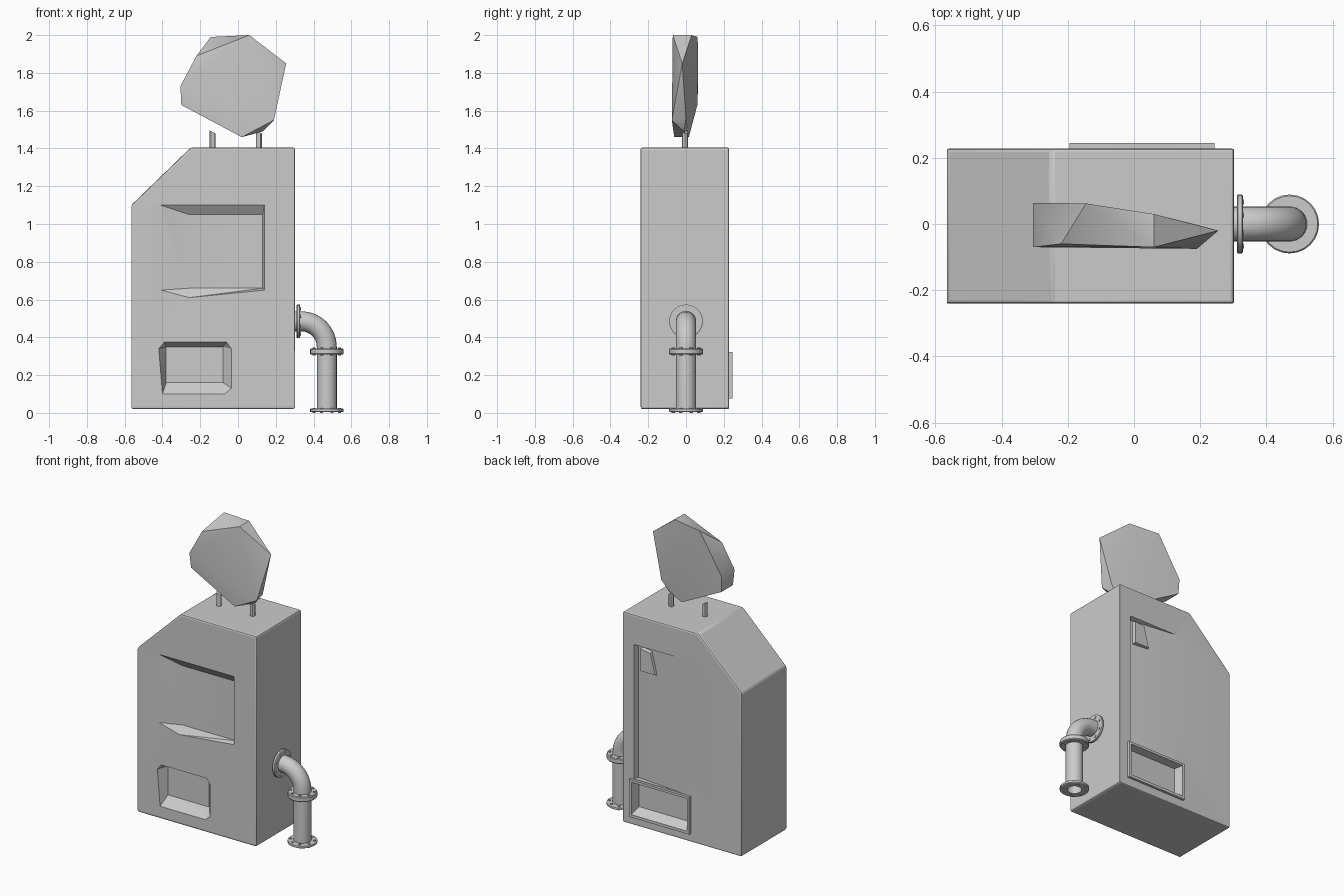
import bpy, bmesh
from math import pi, sin, cos
from mathutils import Vector, Matrix

if "Cube" in bpy.data.objects:
    bpy.data.objects.remove(bpy.data.objects["Cube"])


def make(name, bm, angle=30):
    bmesh.ops.recalc_face_normals(bm, faces=bm.faces)
    me = bpy.data.meshes.new(name)
    bm.to_mesh(me)
    bm.free()
    ob = bpy.data.objects.new(name, me)
    bpy.context.collection.objects.link(ob)
    activate(ob)
    bpy.ops.object.shade_smooth_by_angle(angle=angle * pi / 180)
    return ob


def activate(ob):
    bpy.ops.object.select_all(action='DESELECT')
    ob.select_set(True)
    bpy.context.view_layer.objects.active = ob


def hull(name, pts, angle=30):
    bm = bmesh.new()
    for p in pts:
        bm.verts.new(p)
    r = bmesh.ops.convex_hull(bm, input=bm.verts)
    junk = {v for v in r['geom_interior'] + r['geom_unused'] if isinstance(v, bmesh.types.BMVert)}
    bmesh.ops.delete(bm, geom=list(junk), context='VERTS')
    return make(name, bm, angle)


def prism(name, outline, y0, y1):
    return hull(name, [(x, y, z) for x, z in outline for y in (y0, y1)])


def rect(x0, x1, z0, z1):
    return [(x0, z0), (x1, z0), (x1, z1), (x0, z1)]


def loft(outer, y0, inner, y1):
    return [(x, y0, z) for x, z in outer] + [(x, y1, z) for x, z in inner]


def cut(ob, pts):
    c = hull("cutter", pts)
    c.hide_render = True
    m = ob.modifiers.new("cut", 'BOOLEAN')
    m.operation = 'DIFFERENCE'
    m.solver = 'EXACT'
    m.object = c
    activate(ob)
    bpy.ops.object.modifier_apply(modifier=m.name)
    bpy.data.objects.remove(c)


def skin(bm, rings, closed=False):
    vs = [[bm.verts.new(p) for p in r] for r in rings]
    n = len(vs[0])
    pairs = list(zip(vs, vs[1:])) + ([(vs[-1], vs[0])] if closed else [])
    for a, b in pairs:
        for i in range(n):
            bm.faces.new((a[i], a[(i + 1) % n], b[(i + 1) % n], b[i]))
    return vs


# cabinet with a sloped shoulder
body = prism("cabinet", [(-.565, .02), (.302, .02), (.302, 1.405), (-.25, 1.405), (-.565, 1.10)], -.24, .228)
bev = body.modifiers.new("bevel", 'BEVEL')
bev.width, bev.segments = .01, 2
activate(body)
bpy.ops.object.modifier_apply(modifier=bev.name)

# front screen recess, delivery pocket, rear service recess
cut(body, loft([(-.41, .65), (-.26, .61), (.14, .65), (.14, 1.10), (-.41, 1.10)], -.2405,
               [(-.26, .66), (.13, .66), (.13, 1.05), (-.26, 1.05)], -.205))
cut(body, loft([(-.40, .10), (-.07, .10), (-.035, .13), (-.035, .34), (-.06, .375),
                (-.39, .375), (-.42, .34)], -.2405,
               [(-.38, .16), (-.08, .16), (-.08, .35), (-.38, .35)], -.185))
cut(body, [(.22, .23, z) for z in (.325, 1.21)] + [(.21, .195, z) for z in (.325, 1.20)]
    + [(-.16, .23, z) for z in (.325, 1.21)])

# rear hatch frame and its pocket
frame = prism("rear_hatch_frame", rect(-.195, .243, .075, .322), .22, .245)
pocket = loft(rect(-.18, .228, .09, .307), .25, rect(-.16, .21, .13, .30), .19)
cut(frame, pocket)
cut(body, pocket)
for ob in (body, frame):
    activate(ob)
    bpy.ops.object.shade_smooth_by_angle(angle=pi / 6)

# small rear keypad block
hull("rear_keypad", loft([(.18, 1.04), (.06, 1.04), (.10, 1.19), (.18, 1.20)], .19,
                         [(.175, 1.045), (.07, 1.045), (.105, 1.18), (.175, 1.19)], .222))

# faceted flat sign on top
hull("top_sign", [(.06, -.07, 2.0), (.19, -.075, 1.55), (.02, -.062, 1.46), (-.305, -.07, 1.73),
                  (-.30, -.06, 1.63), (-.22, -.06, 1.89), (-.145, .062, 1.99), (.06, .03, 2.0),
                  (-.305, .064, 1.73), (-.30, .06, 1.63), (.255, -.02, 1.85), (.13, -.01, 1.49),
                  (.02, .015, 1.46), (.18, 0, 1.56)], 40)

# posts with slanted tops
for x in (-.135, .11):
    bm = bmesh.new()
    ring = [(x + .016 * cos(2 * pi * i / 12), -.005 + .016 * sin(2 * pi * i / 12)) for i in range(12)]
    vs = skin(bm, [[(a, b, 1.39) for a, b in ring],
                   [(a, b, 1.487 - (a - x) * .5) for a, b in ring]])
    for r in vs:
        bm.faces.new(r)
    make("sign_post", bm)

# hollow pipe: wall stub, elbow, vertical drop
N, PX, PZ = 24, .47, .485
path = [(Vector((.302, 0, PZ)), 0)]
for k in range(9):
    a = pi / 2 * k / 8
    path.append((Vector((PX - .135 + .135 * sin(a), 0, PZ - .135 + .135 * cos(a))), a))
path.append((Vector((PX, 0, .004)), pi / 2))


def circle(c, a, r):
    u = Vector((sin(a), 0, cos(a)))
    return [c + r * (cos(2 * pi * i / N) * u + sin(2 * pi * i / N) * Vector((0, 1, 0))) for i in range(N)]


bm = bmesh.new()
skin(bm, [circle(c, a, .053) for c, a in path] + [circle(c, a, .044) for c, a in reversed(path)], True)
make("drain_pipe", bm)


# bolted flanges
def flange(name, origin, a, t, bolt_sides):
    d = Vector((cos(a), 0, -sin(a)))
    o = Vector(origin)
    bm = bmesh.new()
    prof = [(.05, 0), (.085, 0), (.089, .15), (.089, .85), (.085, 1), (.05, 1)]
    skin(bm, [circle(o + d * t * s, a, r) for r, s in prof], True)
    make(name, bm)
    u = Vector((sin(a), 0, cos(a)))
    bm = bmesh.new()
    for s in bolt_sides:
        for i in range(8):
            th = 2 * pi * (i + .5) / 8
            p = o + d * (t if s > 0 else 0) + .072 * (cos(th) * u + sin(th) * Vector((0, 1, 0)))
            rot = d.to_track_quat('Z', 'Y').to_matrix().to_4x4()
            bmesh.ops.create_cone(bm, cap_ends=True, segments=6, radius1=.009, radius2=.009,
                                  depth=.008, matrix=Matrix.Translation(p) @ rot)
    make(name + "_bolts", bm)


flange("wall_flange", (.311, 0, PZ), 0, .018, (1,))
flange("elbow_flange", (PX, 0, .342), pi / 2, .034, (-1, 1))
flange("floor_flange", (PX, 0, .022), pi / 2, .018, (-1, 1))
